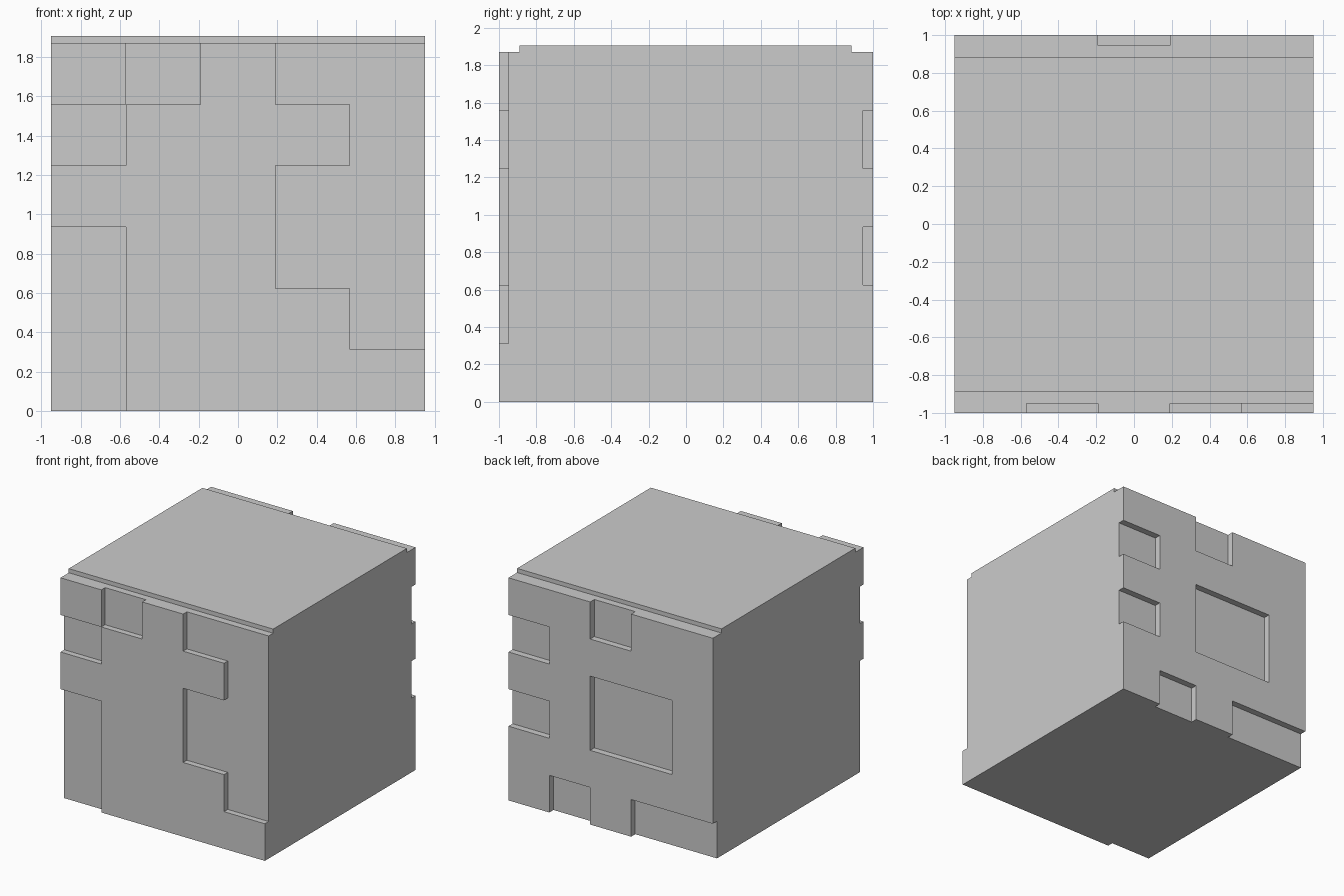
import bpy, bmesh

if "Cube" in bpy.data.objects:
    bpy.data.objects.remove(bpy.data.objects["Cube"])

W, TOP, LIP = 0.95, 1.87, 1.905
COLS, ROWS = 5, 6
CW, CH = 2 * W / COLS, TOP / ROWS


def finish(bm, name):
    bmesh.ops.recalc_face_normals(bm, faces=bm.faces[:])
    me = bpy.data.meshes.new(name)
    bm.to_mesh(me)
    bm.free()
    ob = bpy.data.objects.new(name, me)
    bpy.context.collection.objects.link(ob)
    return ob


def extruded(bm, faces, vec):
    """Turn flat faces into a closed solid, keeping the starting faces as caps."""
    new = bmesh.ops.extrude_face_region(bm, geom=faces, use_keep_orig=True)["geom"]
    verts = [v for v in new if isinstance(v, bmesh.types.BMVert)]
    bmesh.ops.translate(bm, verts=verts, vec=vec)


def relief(name, pattern, y_outer, y_inner):
    """Raised panel; pattern rows run top to bottom, columns from -x to +x."""
    bm = bmesh.new()
    for r, row in enumerate(pattern):
        for c, cell in enumerate(row):
            if cell == "#":
                x0, z1 = -W + c * CW, TOP - r * CH
                quad = ((x0, z1 - CH), (x0 + CW, z1 - CH), (x0 + CW, z1), (x0, z1))
                bm.faces.new([bm.verts.new((x, y_outer, z)) for x, z in quad])
    bmesh.ops.remove_doubles(bm, verts=bm.verts[:], dist=1e-4)
    extruded(bm, bm.faces[:], (0, y_inner - y_outer, 0))
    bmesh.ops.dissolve_limit(bm, angle_limit=0.01, verts=bm.verts[:], edges=bm.edges[:])
    return finish(bm, name)


# Core block with the slightly raised top slab
profile = [(-0.95, 0), (0.945, 0), (0.945, TOP), (0.885, TOP),
           (0.885, LIP), (-0.89, LIP), (-0.89, TOP), (-0.95, TOP)]
bm = bmesh.new()
face = bm.faces.new([bm.verts.new((-W, y, z)) for y, z in profile])
extruded(bm, [face], (2 * W, 0, 0))
finish(bm, "core_block")

# Front relief panel
relief("front_panel", ["#.#..",
                       ".###.",
                       "###..",
                       ".##..",
                       ".###.",
                       ".####"], -1.0, -0.95)

# Back relief panel
relief("back_panel", ["##.##",
                      "####.",
                      "#..##",
                      "#..#.",
                      "#####",
                      "..#.#"], 1.0, 0.945)
